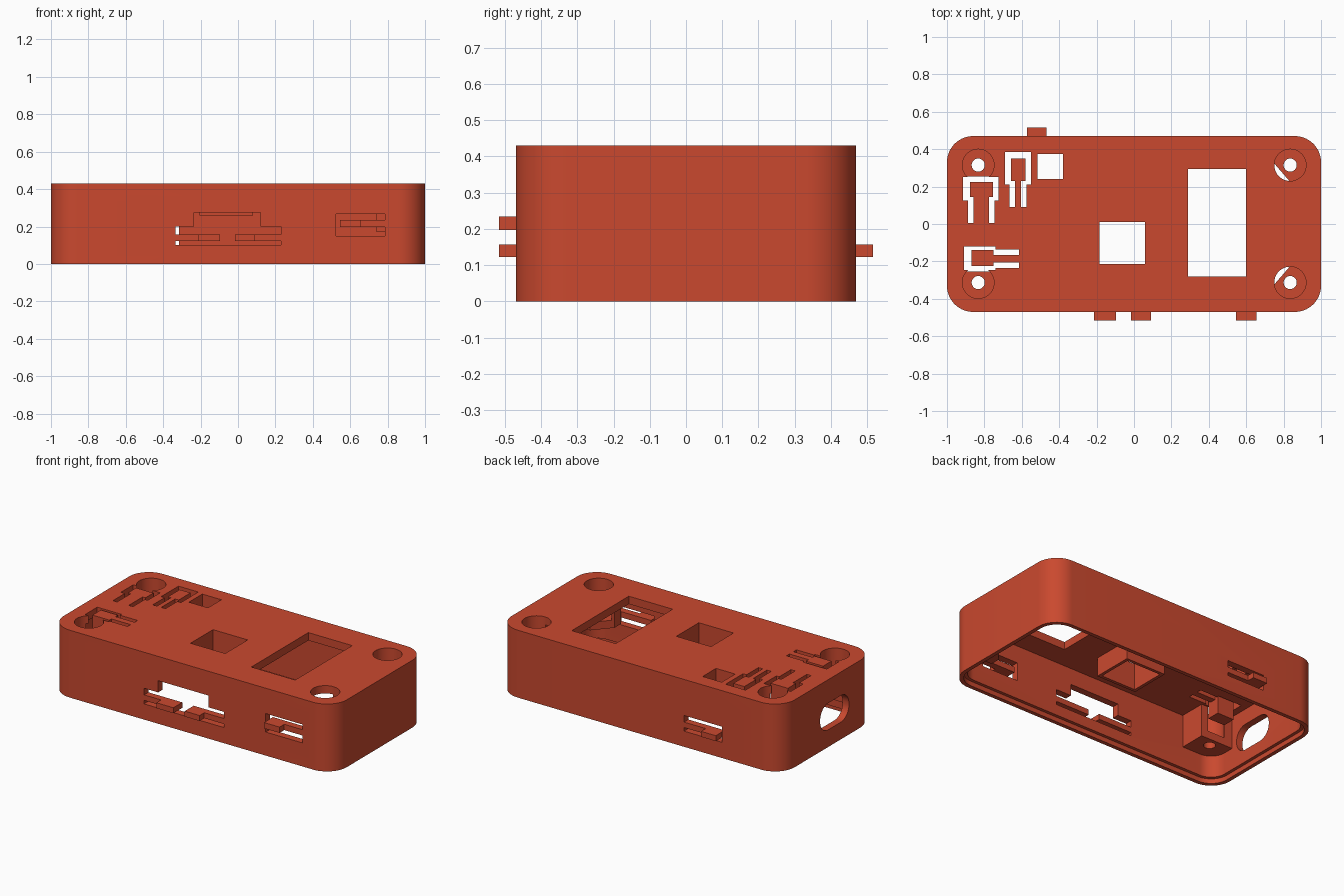
import bpy, bmesh, math

if "Cube" in bpy.data.objects:
    bpy.data.objects.remove(bpy.data.objects["Cube"])

H = 0.43      # case height
ROOF = 0.38   # underside of the top plate

red = bpy.data.materials.new("brick_red")
red.diffuse_color = (0.59, 0.066, 0.028, 1)
red.use_nodes = True
red.node_tree.nodes["Principled BSDF"].inputs["Base Color"].default_value = red.diffuse_color


def prism(name, pts, lo, hi, axis='z'):
    """Extrude a 2D outline along z, or along x with the outline in y and z."""
    bm = bmesh.new()
    def at(p, h):
        return (p[0], p[1], h) if axis == 'z' else (h, p[0], p[1])
    a = [bm.verts.new(at(p, lo)) for p in pts]
    b = [bm.verts.new(at(p, hi)) for p in pts]
    bm.faces.new(a)
    bm.faces.new(b)
    n = len(pts)
    for i in range(n):
        bm.faces.new((a[i], a[(i + 1) % n], b[(i + 1) % n], b[i]))
    bmesh.ops.recalc_face_normals(bm, faces=bm.faces)
    me = bpy.data.meshes.new(name)
    bm.to_mesh(me)
    bm.free()
    me.materials.append(red)
    ob = bpy.data.objects.new(name, me)
    bpy.context.collection.objects.link(ob)
    return ob


def rounded(x0, x1, y0, y1, r, seg=14):
    pts = []
    corners = [(x1 - r, y1 - r), (x0 + r, y1 - r), (x0 + r, y0 + r), (x1 - r, y0 + r)]
    for k, (cx, cy) in enumerate(corners):
        for i in range(seg + 1):
            t = math.pi / 2 * (k + i / seg)
            pts.append((cx + r * math.cos(t), cy + r * math.sin(t)))
    return pts


def box(name, x0, x1, y0, y1, z0, z1):
    return prism(name, [(x0, y0), (x1, y0), (x1, y1), (x0, y1)], z0, z1)


def cylinder(name, x, y, r, z0, z1, n=40):
    pts = [(x + r * math.cos(2 * math.pi * i / n), y + r * math.sin(2 * math.pi * i / n))
           for i in range(n)]
    return prism(name, pts, z0, z1)


def combine(ob, tool, op='DIFFERENCE'):
    m = ob.modifiers.new("cut", 'BOOLEAN')
    m.operation, m.solver, m.object = op, 'EXACT', tool
    bpy.context.view_layer.objects.active = ob
    bpy.ops.object.modifier_apply(modifier=m.name)
    bpy.data.objects.remove(tool, do_unlink=True)


# Case body, and the cavity that hollows it out
case = prism("case", rounded(-1, 1, -0.47, 0.47, 0.14), 0, H)
cavity = prism("cavity", rounded(-0.955, 0.955, -0.425, 0.425, 0.10), -0.1, ROOF)

# Screw posts, left as solid material inside the cavity
for s in (-1, 1):
    combine(cavity, box("post", -1.1, -0.725, *sorted((s * 0.255, s * 0.6)), 0.17, 0.6))
    combine(cavity, prism("post", [(1.1, s * 0.225), (0.835, s * 0.225), (0.74, s * 0.335),
                                   (0.74, s * 0.6), (1.1, s * 0.6)], 0.17, 0.6))

# Window shafts: x0, x1, y0, y1, lower end of the shaft
shafts = [(-0.185, 0.06, -0.215, 0.012, 0.26), (-0.515, -0.38, 0.24, 0.375, 0.31)]
w = 0.02
for x0, x1, y0, y1, z in shafts:
    combine(cavity, box("shaft", x0 - w, x1 + w, y0 - w, y1 + w, z, 0.6))
combine(case, cavity)

# Stepped lip around the open underside
combine(case, prism("lip", rounded(-0.975, 0.975, -0.445, 0.445, 0.118), -0.1, 0.03))

# Windows through the top
for x0, x1, y0, y1, z in shafts:
    combine(case, box("window", x0, x1, y0, y1, 0.2, 0.6))
combine(case, box("screen_window", 0.29, 0.6, -0.28, 0.295, 0.3, 0.6))

# Counterbored screw holes
for x in (-0.833, 0.835):
    for y in (-0.313, 0.315):
        combine(case, cylinder("bore", x, y, 0.085, 0.22, 0.6))
        combine(case, cylinder("hole", x, y, 0.035, 0.1, 0.6))

# Oval port in the left end
combine(case, prism("port", rounded(-0.215, 0.075, 0.11, 0.28, 0.08), -1.1, -0.9, 'x'))

# Top push buttons: slot head, slot arm, button head, button arm (x0, x1, y0, y1)
top_buttons = [
    ((-0.91, -0.74, -0.245, -0.12), (-0.75, -0.615, -0.235, -0.135),
     (-0.87, -0.75, -0.225, -0.14), (-0.76, -0.61, -0.205, -0.165)),
    ((-0.915, -0.725, 0.125, 0.25), (-0.887, -0.745, 0.005, 0.13),
     (-0.877, -0.755, 0.145, 0.225), (-0.857, -0.775, 0.0, 0.15)),
    ((-0.69, -0.55, 0.21, 0.385), (-0.665, -0.575, 0.09, 0.22),
     (-0.657, -0.58, 0.23, 0.35), (-0.635, -0.605, 0.085, 0.24)),
]
for i, (slot_h, slot_a, head, arm) in enumerate(top_buttons):
    combine(case, box("slot", *slot_h, 0.34, 0.6))
    combine(case, box("slot", *slot_a, 0.34, 0.6))
    button = box(f"top_button_{i + 1}", *head, 0.28, H)
    combine(button, box("arm", *arm, ROOF, H), 'UNION')

# Side wall openings: x0, x1, z0, z1, wall side
openings = [(-0.335, 0.23, 0.10, 0.20, -1), (-0.235, 0.12, 0.19, 0.275, -1),
            (0.525, 0.785, 0.15, 0.268, -1), (-0.585, -0.315, 0.10, 0.20, 1)]
for x0, x1, z0, z1, s in openings:
    combine(case, box("opening", x0, x1, *sorted((s * 0.4, s * 0.6)), z0, z1))

# Side buttons on spring arms: arm x0, x1, button x0, x1, z0, z1, wall side
side_buttons = [(-0.34, -0.095, -0.215, -0.095, 0.122, 0.157, -1),
                (-0.015, 0.235, -0.015, 0.09, 0.122, 0.157, -1),
                (0.545, 0.79, 0.545, 0.655, 0.197, 0.234, -1),
                (-0.572, -0.31, -0.572, -0.468, 0.122, 0.157, 1)]
for i, (a0, a1, b0, b1, z0, z1, s) in enumerate(side_buttons):
    button = box(f"side_button_{i + 1}", a0, a1, *sorted((s * 0.426, s * 0.469)), z0, z1)
    combine(button, box("cap", b0, b1, *sorted((s * 0.43, s * 0.516)), z0, z1), 'UNION')

# Smooth the rounded corners and keep edges sharp
bpy.ops.object.select_all(action='DESELECT')
case.select_set(True)
bpy.context.view_layer.objects.active = case
bpy.ops.object.shade_smooth_by_angle(angle=math.radians(30))
